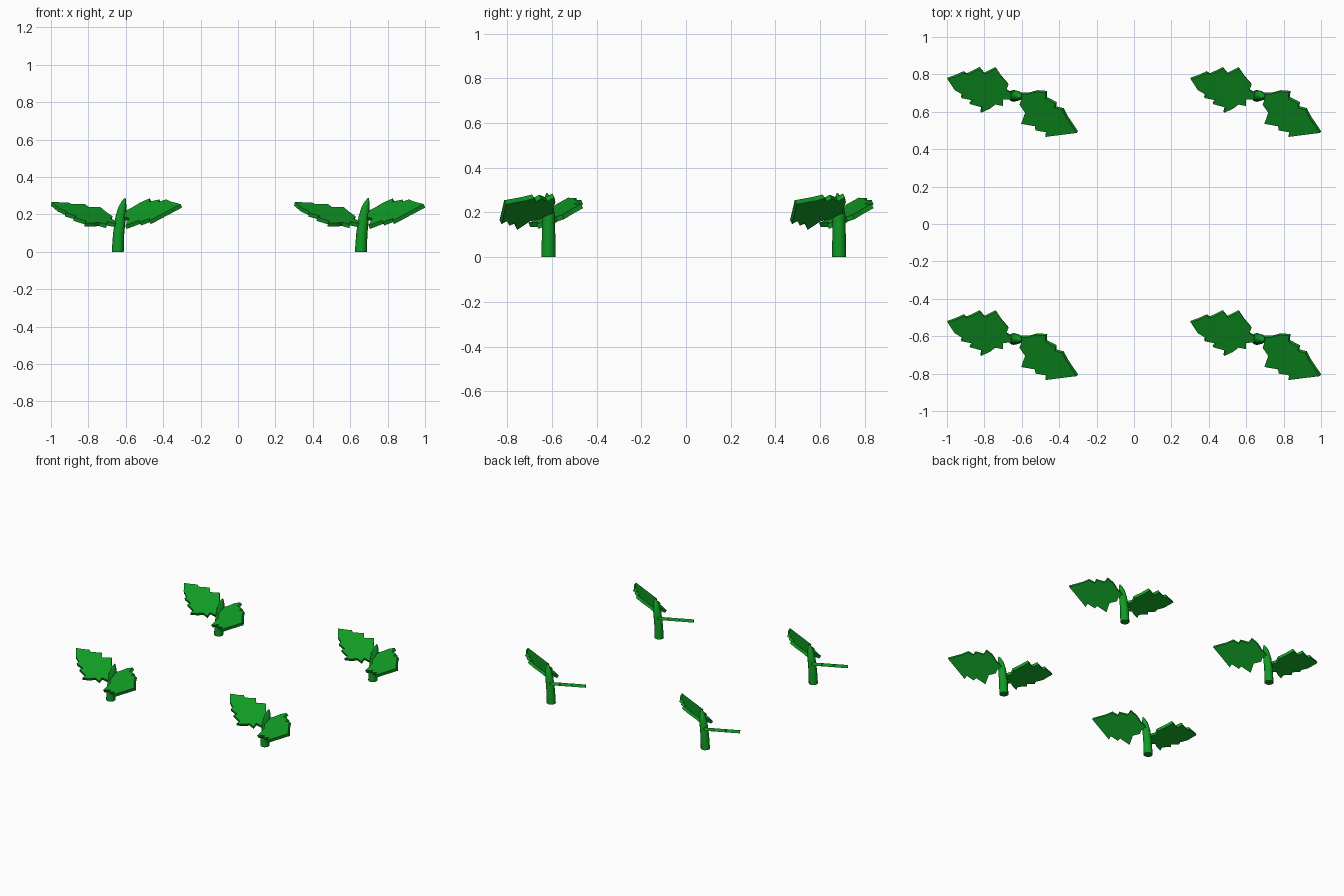
import bpy, bmesh, math
from mathutils import Vector

if "Cube" in bpy.data.objects:
    bpy.data.objects.remove(bpy.data.objects["Cube"])

green = bpy.data.materials.new("leaf green")
green.diffuse_color = (0.005, 0.33, 0.018, 1)
green.use_nodes = True
green.node_tree.nodes["Principled BSDF"].inputs["Base Color"].default_value = green.diffuse_color

# Leaf outlines seen from above, in hundredths, relative to the stem base
LEFT = [(-1, -1.5), (-6, -1.6), (-6, -5), (-10, -4.2), (-13, -6.5), (-17.7, -8.6), (-17, -5.8),
        (-23.5, -4), (-22, -2), (-28, -0.8), (-27.5, 1), (-31.8, 3.5), (-35.5, 9.2), (-30.5, 11),
        (-26.6, 12.8), (-25, 11.7), (-22, 13), (-18, 15), (-15.5, 12), (-9.5, 15), (-6.5, 10.5),
        (-3, 6.5), (-4.2, 3.5), (-1, 1.5)]
RIGHT = [(1, 1.5), (7.5, 1.3), (12.4, 2.6), (17.5, 2.2), (17.3, -1), (22.6, -3.8), (22.3, -6),
         (26.3, -7), (28.5, -11.3), (34, -19.4), (25.8, -20.4), (17.3, -21.5), (17.6, -19),
         (12, -18), (11.8, -15.8), (4.4, -14.5), (6.5, -8.6), (3.5, -4.3), (4.4, -1.7), (1, -1.5)]


def finish(name, bm):
    bmesh.ops.recalc_face_normals(bm, faces=bm.faces)
    me = bpy.data.meshes.new(name)
    bm.to_mesh(me)
    bm.free()
    me.materials.append(green)
    return me


def leaf_mesh(name, outline, z0, sx, sy, thick=0.022):
    """Flat lobed slab lying in the tilted plane z = z0 + sx*x + sy*y."""
    bm = bmesh.new()
    pts = [(x / 100, y / 100) for x, y in outline]
    n = Vector((-sx, -sy, 1)).normalized()
    vs = [bm.verts.new(Vector((x, y, z0 + sx * x + sy * y)) - n * thick / 2) for x, y in pts]
    f = bm.faces.new(vs)
    ext = bmesh.ops.extrude_face_region(bm, geom=[f], use_keep_orig=True)
    bmesh.ops.translate(bm, vec=n * thick,
                        verts=[v for v in ext["geom"] if isinstance(v, bmesh.types.BMVert)])
    bmesh.ops.triangulate(bm, faces=[f for f in bm.faces if len(f.verts) > 4])
    return finish(name, bm)


def stem_mesh():
    """Round stalk leaning to the right with a pointed tip."""
    bm = bmesh.new()
    rings = []
    for z, cx, cy, r in [(0, 0, 0, .032), (.1, .005, 0, .03), (.19, .016, 0, .028),
                         (.24, .025, -.002, .021), (.27, .033, -.005, .012), (.288, .04, -.008, .002)]:
        rings.append([bm.verts.new((cx + r * math.cos(a), cy + r * math.sin(a), z))
                      for a in [i * math.tau / 12 for i in range(12)]])
    for lo, hi in zip(rings, rings[1:]):
        for i in range(12):
            j = (i + 1) % 12
            bm.faces.new((lo[i], lo[j], hi[j], hi[i]))
    bm.faces.new(rings[0])
    bm.faces.new(rings[-1])
    return finish("stem", bm)


parts = {
    "stem": stem_mesh(),
    "left_leaf": leaf_mesh("left_leaf", LEFT, 0.146, -0.20, 0.43),
    "right_leaf": leaf_mesh("right_leaf", RIGHT, 0.183, 0.47, 0.50),
}
for p in parts["stem"].polygons:
    p.use_smooth = len(p.vertices) == 4
parts["stem"].set_sharp_from_angle(angle=math.radians(40))

# Four identical sprouts in a square
for px in (-0.643, 0.657):
    for py in (-0.615, 0.685):
        for name, me in parts.items():
            ob = bpy.data.objects.new(name, me)
            ob.location = (px, py, 0)
            bpy.context.collection.objects.link(ob)
